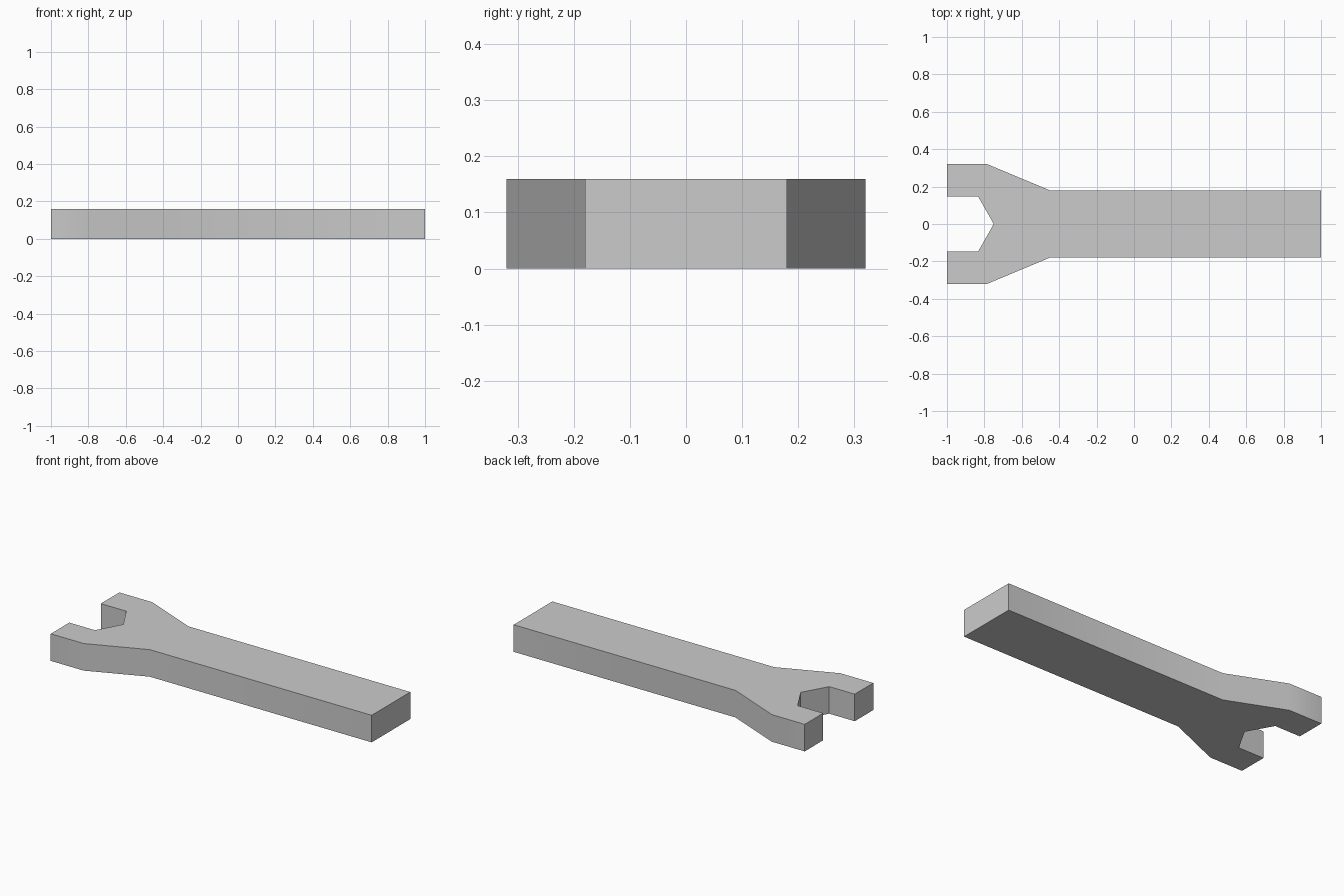
import bpy, bmesh, math

# Remove the default cube
cube = bpy.data.objects.get("Cube")
if cube:
    bpy.data.objects.remove(cube, do_unlink=True)

THICKNESS = 0.16

# Steel material
steel = bpy.data.materials.new("grey_steel")
steel.use_nodes = True
grey = (0.6, 0.6, 0.6, 1)
steel.diffuse_color = grey
steel.node_tree.nodes["Principled BSDF"].inputs["Base Color"].default_value = grey

# Half outline of the spanner, from handle end round the jaw to the notch tip
half = [(1, 0.18), (-0.45, 0.18), (-0.785, 0.32), (-1, 0.32),
        (-1, 0.147), (-0.833, 0.147)]
outline = half + [(-0.75, 0)] + [(x, -y) for x, y in reversed(half)]

# Spanner body: mirrored outline extruded upwards
bm = bmesh.new()
base = bm.faces.new([bm.verts.new((x, y, 0)) for x, y in outline])
top = bmesh.ops.extrude_face_region(bm, geom=[base], use_keep_orig=True)
bmesh.ops.translate(bm, vec=(0, 0, THICKNESS),
                    verts=[v for v in top["geom"] if isinstance(v, bmesh.types.BMVert)])
bmesh.ops.recalc_face_normals(bm, faces=bm.faces)
mesh = bpy.data.meshes.new("spanner_body")
bm.to_mesh(mesh)
bm.free()
mesh.materials.append(steel)

body = bpy.data.objects.new("spanner_body", mesh)
bpy.context.collection.objects.link(body)

# Smooth the gentle shoulder bends, keep the other edges sharp
bpy.ops.object.select_all(action="DESELECT")
body.select_set(True)
bpy.context.view_layer.objects.active = body
bpy.ops.object.shade_smooth_by_angle(angle=math.radians(30))
